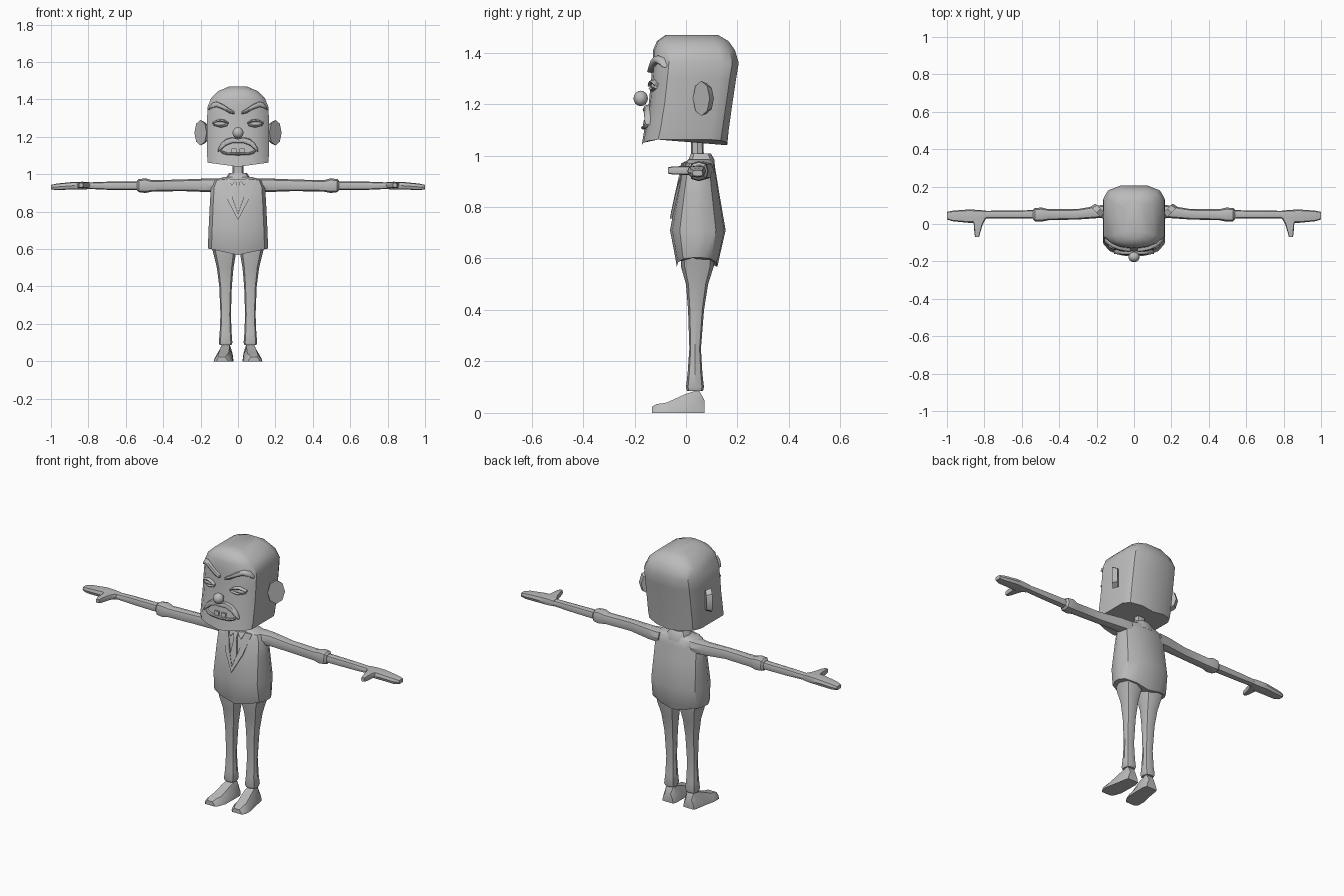
import bpy, bmesh, math
from mathutils import Matrix, Vector
from mathutils.bvhtree import BVHTree

if "Cube" in bpy.data.objects:
    bpy.data.objects.remove(bpy.data.objects["Cube"])

grey = bpy.data.materials.new("plain_grey")
grey.diffuse_color = (0.5, 0.5, 0.5, 1)
grey.use_nodes = True
grey.node_tree.nodes["Principled BSDF"].inputs["Base Color"].default_value = grey.diffuse_color


def finish(name, bm, mirror=False, angle=35):
    bmesh.ops.recalc_face_normals(bm, faces=bm.faces)
    mesh = bpy.data.meshes.new(name)
    bm.to_mesh(mesh)
    tree = BVHTree.FromBMesh(bm)
    bm.free()
    mesh.materials.append(grey)
    ob = bpy.data.objects.new(name, mesh)
    bpy.context.collection.objects.link(ob)
    bpy.ops.object.select_all(action='DESELECT')
    ob.select_set(True)
    bpy.context.view_layer.objects.active = ob
    bpy.ops.object.shade_smooth_by_angle(angle=math.radians(angle))
    if mirror:
        ob.modifiers.new("mirror", 'MIRROR').use_mirror_merge = False
    return tree


def loft(name, rings, mirror=False, angle=35):
    bm = bmesh.new()
    vs = [[bm.verts.new(p) for p in r] for r in rings]
    n = len(vs[0])
    for a, b in zip(vs, vs[1:]):
        for i in range(n):
            j = (i + 1) % n
            bm.faces.new((a[i], a[j], b[j], b[i]))
    bm.faces.new(vs[0])
    bm.faces.new(vs[-1])
    return finish(name, bm, mirror, angle)


def ring(axis, t, a0, a1, b0, b1, n=8, power=0.75):
    """Rounded cross-section filling the box a0..a1, b0..b1 at position t."""
    pts = []
    for i in range(n):
        ang = 2 * math.pi * i / n
        c, s = math.cos(ang), math.sin(ang)
        a = (a0 + a1) / 2 + (a1 - a0) / 2 * math.copysign(abs(c) ** power, c)
        b = (b0 + b1) / 2 + (b1 - b0) / 2 * math.copysign(abs(s) ** power, s)
        pts.append({'x': (t, a, b), 'y': (a, t, b), 'z': (a, b, t)}[axis])
    return pts


def limb(name, axis, rows, mirror=True, n=8, power=0.75):
    return loft(name, [ring(axis, *r, n=n, power=power) for r in rows], mirror)


def body(name, half, rows, lift):
    """Loft of a half outline; the lowest ring rises by lift at its sides."""
    outline = half + [(-x, y) for x, y in half[-2:0:-1]]
    rings = []
    for k, (z, hw, yf, yb) in enumerate(rows):
        rings.append([(x * hw, (yf + yb) / 2 + y * (yb - yf) / 2,
                       z + (lift * abs(x) if k == 0 else 0)) for x, y in outline])
    return loft(name, rings)


def front(tree, x, z):
    hit = tree.ray_cast(Vector((x, -1, z)), Vector((0, 1, 0)))[0]
    return hit.y if hit else 0.0


def plate(name, pts, tree, lift, mirror=False):
    """Flat panel laid on the front of a surface."""
    bm = bmesh.new()
    ys = [front(tree, x, z) for x, z in pts]
    out = [bm.verts.new((x, y - lift, z)) for (x, z), y in zip(pts, ys)]
    back = [bm.verts.new((x, y + 0.02, z)) for (x, z), y in zip(pts, ys)]
    n = len(pts)
    bm.faces.new(out)
    bm.faces.new(back)
    for i in range(n):
        j = (i + 1) % n
        bm.faces.new((out[i], out[j], back[j], back[i]))
    finish(name, bm, mirror, 20)


def strip(name, tree, rows, depth):
    """Raised fleshy strip over the face, one (x, z, radius) per section."""
    rings = []
    for x, z, r in rows:
        y = front(tree, x, z)
        rings.append(ring('x', x, y - depth, y + depth, z - r, z + r))
    loft(name, rings, True, 50)


def ball(name, centre, size, mirror=False, seg=14):
    bm = bmesh.new()
    bmesh.ops.create_uvsphere(bm, u_segments=seg, v_segments=8, radius=1,
        matrix=Matrix.Translation(centre) @ Matrix.Diagonal((*size, 1)))
    finish(name, bm, mirror, 60)


# Head
head = body("head",
    [(0, -1), (.45, -.96), (.8, -.84), (1, -.62), (1, .6), (.85, .85), (.45, 1), (0, 1)],
    [(1.04, .162, -.172, .16), (1.1, .165, -.162, .166), (1.2, .165, -.145, .18),
     (1.3, .165, -.135, .195), (1.36, .163, -.13, .205), (1.41, .142, -.128, .19),
     (1.445, .105, -.113, .165), (1.468, .05, -.08, .125)], 0.022)

# Ears: thick octagons swept backwards
bm = bmesh.new()
bmesh.ops.create_cone(bm, cap_ends=True, segments=8, radius1=.85, radius2=1, depth=1,
    matrix=Matrix.Translation((.19, .07, 1.222)) @ Matrix.Rotation(math.radians(45), 4, 'Z')
    @ Matrix.Rotation(math.radians(90), 4, 'X') @ Matrix.Diagonal((.046, .068, .03, 1)))
finish("ears", bm, True)

# Facial features
ball("nose", (0, -.176, 1.222), (.03, .028, .03))
strip("eyebrows", head, [(.018, 1.328, .007), (.045, 1.338, .012), (.08, 1.36, .014),
                         (.115, 1.374, .015), (.14, 1.366, .014), (.157, 1.348, .006)], .02)
ball("eyes", (.093, front(head, .093, 1.27) + .004, 1.27), (.036, .016, .013), True)
strip("upper_eyelids", head, [(.05, 1.272, .005), (.07, 1.284, .007), (.1, 1.287, .008),
                              (.135, 1.274, .005)], .016)
strip("lower_eyelids", head, [(.055, 1.262, .004), (.09, 1.254, .005),
                              (.13, 1.264, .004)], .012)
strip("moustache", head, [(0, 1.178, .012), (.03, 1.182, .016), (.065, 1.17, .018),
                          (.09, 1.148, .018), (.107, 1.127, .008)], .02)
strip("lower_lip", head, [(0, 1.108, .007), (.06, 1.11, .007), (.085, 1.118, .008),
                          (.097, 1.128, .004)], .014)
plate("teeth", [(.008, 1.117), (.034, 1.117), (.034, 1.138), (.008, 1.138)],
      head, .009, True)

# Neck and shirt collar
limb("neck", 'z', [(.95, -.03, .03, .02, .07), (1.07, -.028, .028, .02, .068)], False)
limb("shirt_collar", 'z', [(.955, -.075, .075, 0, .115), (.985, -.062, .062, .008, .112),
                           (1.008, -.046, .046, .018, .098)], False, 10)

# Jacket with points at front and back of the hem
jacket = body("jacket",
    [(0, -1), (.55, -.92), (.88, -.65), (1, -.2), (1, .25), (.88, .65), (.5, .95), (0, 1)],
    [(.568, .16, -.036, .122), (.605, .161, -.042, .13), (.71, .157, -.062, .154),
     (.85, .15, -.036, .13), (.93, .145, -.02, .117), (.97, .128, -.006, .11),
     (.985, .075, .01, .1)], 0.035)

# Lapels, tie and collar tips
plate("lapels", [(.088, .972), (.056, .974), (.028, .87), (0, .785), (0, .755), (.055, .86)],
      jacket, .009, True)
plate("tie_knot", [(-.014, .972), (.014, .972), (.009, .94), (-.009, .94)], jacket, .014)
plate("tie", [(-.009, .94), (.009, .94), (.02, .85), (0, .79), (-.02, .85)], jacket, .008)
plate("collar_tips", [(.006, .972), (.052, .977), (.034, .938)], jacket, .01, True)

# Arms
limb("sleeves", 'x', [(.1, .015, .11, .905, .978), (.17, .033, .102, .905, .977),
    (.3, .024, .08, .91, .972), (.46, .02, .08, .907, .968), (.495, .012, .088, .9, .978),
    (.53, .014, .085, .904, .974), (.54, .026, .075, .914, .964)])
limb("forearms", 'x', [(.53, .028, .074, .915, .962), (.7, .03, .072, .917, .96),
                       (.81, .03, .07, .922, .956)])
limb("hands", 'x', [(.79, .029, .071, .921, .957), (.83, .006, .075, .918, .96),
    (.88, .006, .078, .919, .959), (.97, .015, .071, .915, .95), (1, .025, .065, .92, .943)],
    power=.55)
limb("thumbs", 'y', [(.03, .79, .875, .925, .958), (0, .808, .857, .925, .959),
                     (-.05, .823, .853, .926, .958), (-.07, .828, .85, .93, .954)],
     power=.55)

# Trouser legs
limb("trouser_legs", 'z', [(.63, .008, .145, -.02, .112), (.57, .012, .13, -.02, .108),
    (.5, .024, .113, 0, .086), (.4, .033, .1, .008, .07), (.25, .038, .094, .013, .058),
    (.15, .034, .098, .006, .064), (.1, .03, .103, 0, .07), (.086, .035, .098, .004, .066)])

# Shoes: flat soles, narrowing towards the top
rings = []
for y, x0, x1, z in [(-.132, .055, .115, .024), (-.115, .04, .128, .034),
                     (-.075, .026, .13, .04), (-.005, .024, .115, .072),
                     (.05, .024, .106, .09), (.071, .032, .1, .05)]:
    w = x1 - x0
    rings.append([(x0, y, 0), (x1, y, 0), (x1 - .06 * w, y, z * .45),
                  (x1 - .24 * w, y, z), (x0 + .24 * w, y, z), (x0 + .06 * w, y, z * .45)])
loft("shoes", rings, True)
